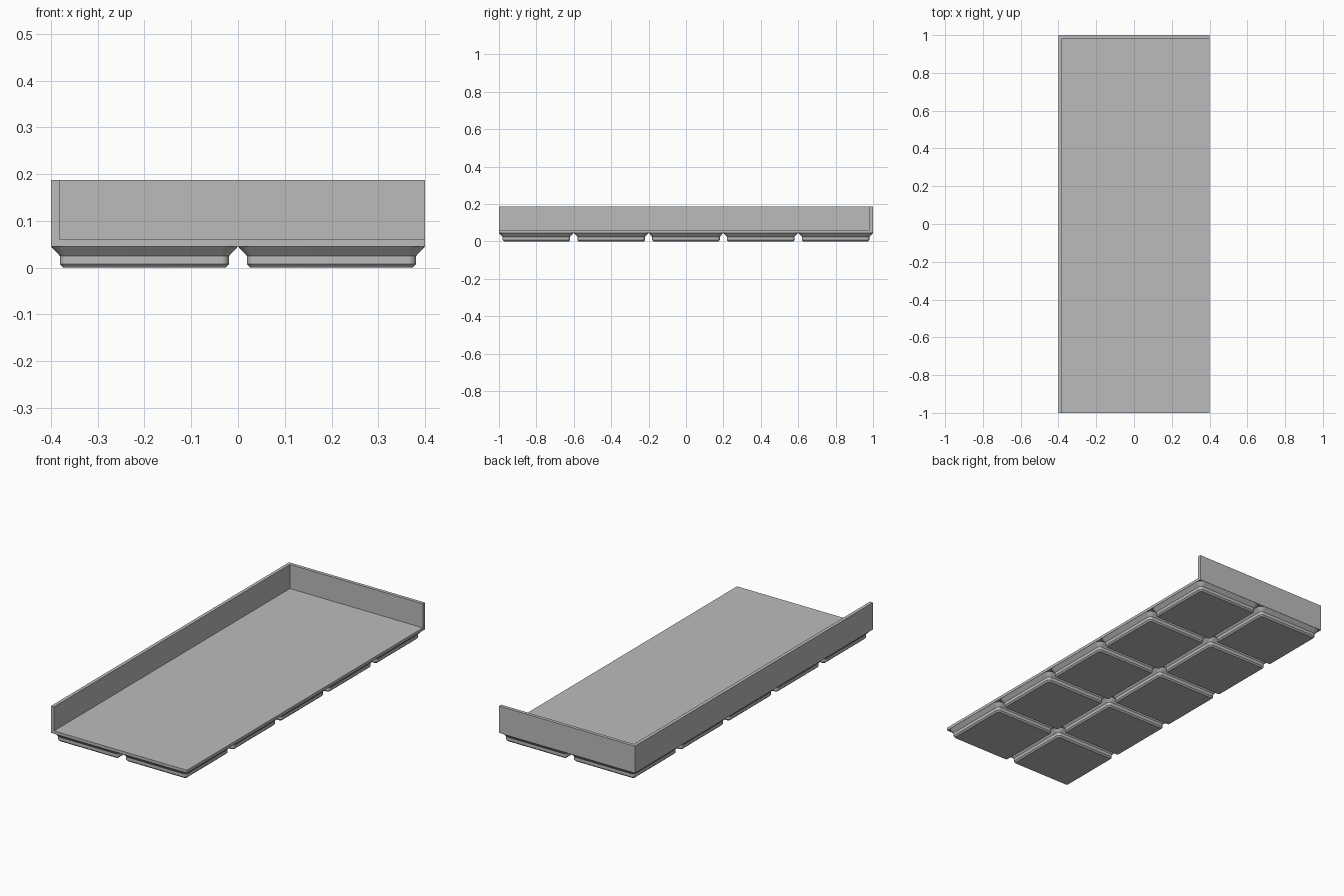
import bpy, bmesh
from math import cos, sin, pi

old = bpy.data.objects.get("Cube")
if old:
    bpy.data.objects.remove(old, do_unlink=True)

CELL, W, L = 0.4, 0.4, 1.0           # foot pitch, half width, half length
Z_FOOT, Z_FLOOR, Z_WALL, T = 0.045, 0.06, 0.188, 0.018

grey = bpy.data.materials.new("plain_grey")
grey.use_nodes = True
colour = (0.5, 0.5, 0.5, 1)
grey.diffuse_color = colour
grey.node_tree.nodes["Principled BSDF"].inputs["Base Color"].default_value = colour


def finish(name, bm):
    bmesh.ops.recalc_face_normals(bm, faces=bm.faces)
    mesh = bpy.data.meshes.new(name)
    bm.to_mesh(mesh)
    bm.free()
    mesh.materials.append(grey)
    obj = bpy.data.objects.new(name, mesh)
    bpy.context.collection.objects.link(obj)
    return obj


def rounded_square(half, radius, z, steps=8):
    """Points of a square outline with rounded corners."""
    points = []
    for corner in range(4):
        mid = pi / 4 + corner * pi / 2
        cx = (half - radius) * (1 if cos(mid) > 0 else -1)
        cy = (half - radius) * (1 if sin(mid) > 0 else -1)
        for i in range(steps + 1):
            a = (corner + i / steps) * pi / 2
            points.append((cx + radius * cos(a), cy + radius * sin(a), z))
    return points


# Tray: floor with an L-shaped wall along the right and back edges
bm = bmesh.new()
outline = [(-W, -L), (W, -L), (W, L), (-W, L)]
inner = [(-W + T, -L), (W, -L), (W, L - T), (-W + T, L - T)]
bottom = [bm.verts.new((x, y, Z_FOOT)) for x, y in outline]
floor = [bm.verts.new((x, y, Z_FLOOR)) for x, y in inner]
rim_in = [bm.verts.new((x, y, Z_WALL)) for x, y in (inner[0], inner[3], inner[2])]
rim_out = [bm.verts.new((x, y, Z_WALL)) for x, y in (outline[0], outline[3], outline[2])]
b, f, i, o = bottom, floor, rim_in, rim_out
for face in (b, f,
             (f[0], f[3], i[1], i[0]), (f[3], f[2], i[2], i[1]),   # inner wall sides
             (i[0], i[1], o[1], o[0]), (i[1], i[2], o[2], o[1]),   # rim
             (b[0], b[3], o[1], o[0]), (b[3], b[2], o[2], o[1]),   # outer wall sides
             (b[0], b[1], f[1], f[0], i[0], o[0]),                 # front end
             (b[1], b[2], o[2], i[2], f[2], f[1])):                # left end
    bm.faces.new(face)
finish("tray", bm)

# Feet: stepped, rounded pads in a two by five grid (half size, radius, height)
profile = [(0.173, 0.009, 0), (0.1805, 0.0165, 0.0076),
           (0.1805, 0.0165, 0.0247), (0.1995, 0.0355, Z_FOOT)]
for col in range(2):
    for row in range(5):
        bm = bmesh.new()
        rings = [[bm.verts.new(p) for p in rounded_square(*step)] for step in profile]
        for low, high in zip(rings, rings[1:]):
            for k in range(len(low)):
                n = (k + 1) % len(low)
                bm.faces.new((low[k], low[n], high[n], high[k]))
        bm.faces.new(rings[0])
        bm.faces.new(rings[-1])
        foot = finish(f"foot_{col + 1}_{row + 1}", bm)
        foot.location = ((col - 0.5) * CELL, (row - 2) * CELL, 0)
        bpy.ops.object.select_all(action='DESELECT')
        foot.select_set(True)
        bpy.context.view_layer.objects.active = foot
        bpy.ops.object.shade_smooth_by_angle(angle=pi / 7)
